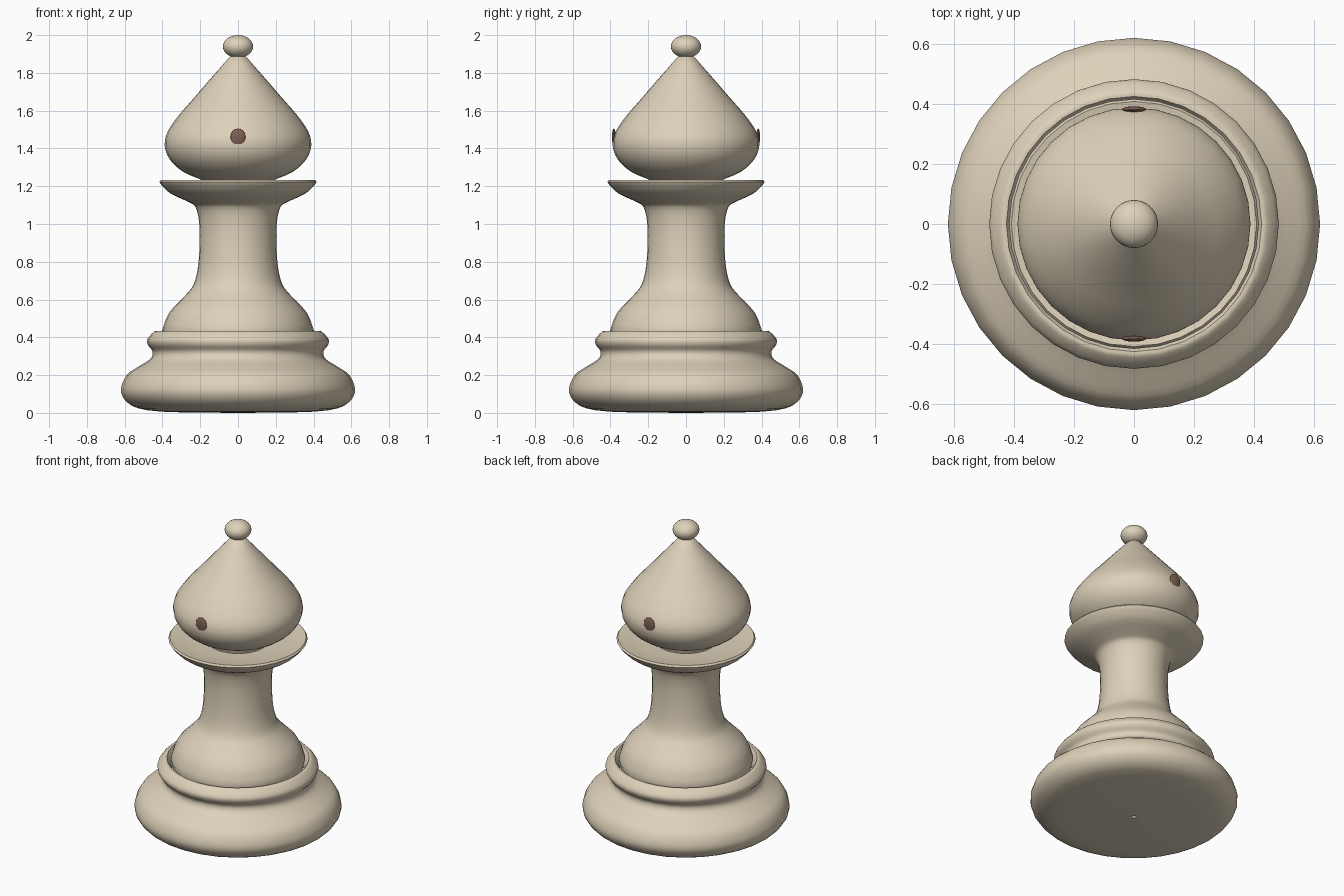
import bpy
import math
from mathutils import Vector

cube = bpy.data.objects.get("Cube")
if cube:
    bpy.data.objects.remove(cube, do_unlink=True)

SIDES = 32


def material(name, color):
    mat = bpy.data.materials.new(name)
    mat.use_nodes = True
    mat.diffuse_color = color
    mat.node_tree.nodes["Principled BSDF"].inputs["Base Color"].default_value = color
    return mat


cream = material("cream", (0.73, 0.64, 0.49, 1))
brown = material("brown", (0.21, 0.12, 0.085, 1))


def rounded(points, steps=3):
    """Smooth curve through the points, ends kept."""
    p = [Vector(q) for q in points]
    p = [2 * p[0] - p[1]] + p + [2 * p[-1] - p[-2]]
    out = []
    for a, b, c, d in zip(p, p[1:], p[2:], p[3:]):
        for k in range(steps):
            t = k / steps
            out.append(0.5 * (2 * b + (c - a) * t + (2 * a - 5 * b + 4 * c - d) * t ** 2
                              + (3 * b - a - 3 * c + d) * t ** 3))
    return out + [p[-2]]


def lathe(name, *curves):
    """Turn joined curves of (radius, height) about z; joints stay crisp."""
    profile = []
    for curve in curves:
        pts = rounded(curve)
        profile += pts[1:] if profile else pts
    verts = [(r * math.cos(a), r * math.sin(a), z) for r, z in profile
             for a in (math.tau * j / SIDES for j in range(SIDES))]
    faces = []
    for i in range(len(profile) - 1):
        for j in range(SIDES):
            k = (j + 1) % SIDES
            low, high = i * SIDES, (i + 1) * SIDES
            faces.append((low + j, low + k, high + k, high + j))
    mesh = bpy.data.meshes.new(name)
    mesh.from_pydata(verts, [], faces)
    obj = bpy.data.objects.new(name, mesh)
    bpy.context.collection.objects.link(obj)
    mesh.materials.append(cream)
    smooth(obj)


def smooth(obj):
    bpy.ops.object.select_all(action="DESELECT")
    obj.select_set(True)
    bpy.context.view_layer.objects.active = obj
    bpy.ops.object.shade_smooth_by_angle(angle=math.radians(50))


def ellipsoid(name, location, scale, mat):
    bpy.ops.mesh.primitive_uv_sphere_add(segments=SIDES, ring_count=16, location=location)
    obj = bpy.context.object
    obj.name = name
    obj.scale = scale
    bpy.ops.object.transform_apply(location=False, rotation=False, scale=True)
    obj.data.materials.append(mat)
    smooth(obj)


# Foot with its ring and the groove behind the ring
lathe("base",
      [(0.013, 0), (0.35, 0.004), (0.48, 0.014)],
      [(0.48, 0.014), (0.55, 0.032), (0.6, 0.07), (0.62, 0.125), (0.59, 0.2),
       (0.53, 0.243), (0.465, 0.285), (0.452, 0.325), (0.476, 0.358),
       (0.48, 0.39), (0.445, 0.43), (0.425, 0.434)],
      [(0.425, 0.434), (0.405, 0.4), (0.395, 0.36)],
      [(0.395, 0.36), (0.3, 0.36)])

# Flared column ending in a shallow dished collar
lathe("stem_and_collar",
      [(0.385, 0.36), (0.402, 0.435)],
      [(0.402, 0.435), (0.365, 0.53), (0.275, 0.627), (0.235, 0.68), (0.212, 0.77),
       (0.203, 0.9), (0.206, 1.01), (0.225, 1.09), (0.265, 1.118), (0.355, 1.16),
       (0.4, 1.2), (0.416, 1.222)],
      [(0.416, 1.222), (0.408, 1.233)],
      [(0.408, 1.233), (0.3, 1.215), (0.16, 1.205)])

# Drop-shaped head
lathe("head",
      [(0.18, 1.2), (0.19, 1.233)],
      [(0.19, 1.233), (0.29, 1.276), (0.36, 1.34), (0.388, 1.415), (0.372, 1.49),
       (0.31, 1.58), (0.24, 1.66), (0.15, 1.764), (0.042, 1.887)],
      [(0.042, 1.887), (0.0, 1.9)])

# Ball on the tip
ellipsoid("finial", (0, 0, 1.94), (0.08, 0.08, 0.06), cream)

# Oval studs on the front and back of the head
for label, side in (("front", -1), ("back", 1)):
    ellipsoid(label + "_stud", (0, side * 0.382, 1.46), (0.039, 0.01, 0.045), brown)
